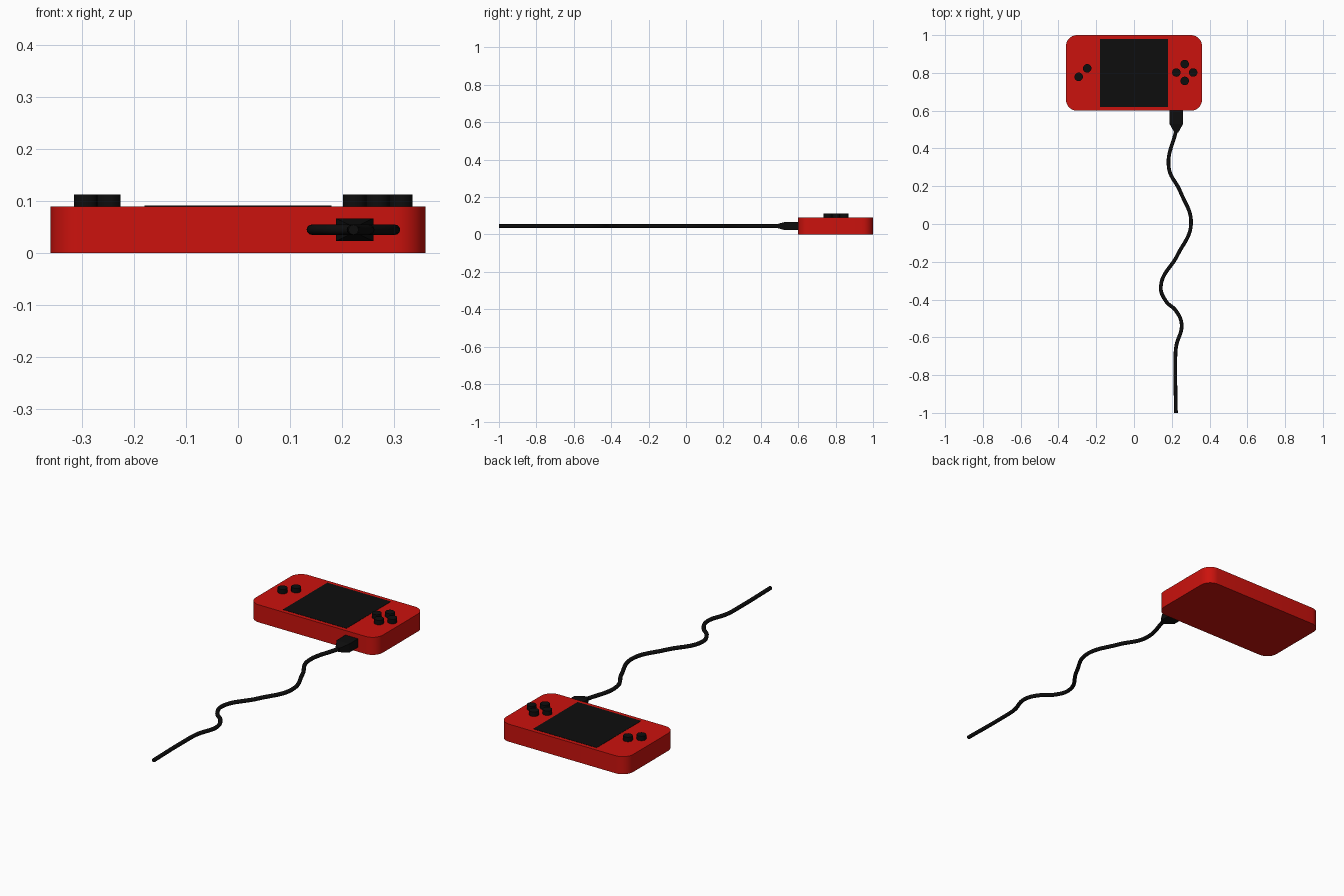
import bpy, bmesh
from math import radians, sin, cos, pi

if "Cube" in bpy.data.objects:
    bpy.data.objects.remove(bpy.data.objects["Cube"])


def material(name, color):
    m = bpy.data.materials.new(name)
    m.diffuse_color = color
    m.use_nodes = True
    m.node_tree.nodes["Principled BSDF"].inputs["Base Color"].default_value = m.diffuse_color
    return m


RED = material("red_plastic", (0.6, 0.006, 0.004, 1))
BLACK = material("black_plastic", (0.004, 0.004, 0.004, 1))


def loft(name, rings, mat, smooth=True):
    """Skin a stack of equal-length point rings and cap both ends."""
    bm = bmesh.new()
    loops = [[bm.verts.new(p) for p in ring] for ring in rings]
    n = len(loops[0])
    for a, b in zip(loops, loops[1:]):
        for i in range(n):
            j = (i + 1) % n
            bm.faces.new((a[i], a[j], b[j], b[i]))
    bm.faces.new(loops[0][::-1])
    bm.faces.new(loops[-1])
    bmesh.ops.recalc_face_normals(bm, faces=bm.faces[:])
    mesh = bpy.data.meshes.new(name)
    bm.to_mesh(mesh)
    bm.free()
    mesh.materials.append(mat)
    obj = bpy.data.objects.new(name, mesh)
    bpy.context.collection.objects.link(obj)
    if smooth:
        bpy.ops.object.select_all(action='DESELECT')
        obj.select_set(True)
        bpy.context.view_layer.objects.active = obj
        bpy.ops.object.shade_smooth_by_angle(angle=radians(30))
    return obj


def rounded_rect(hx, hy, cy, r, z, steps=8):
    pts = []
    for k, (sx, sy) in enumerate(((1, 1), (-1, 1), (-1, -1), (1, -1))):
        for s in range(steps + 1):
            a = (k + s / steps) * pi / 2
            pts.append((sx * (hx - r) + r * cos(a), cy + sy * (hy - r) + r * sin(a), z))
    return pts


def circle(x, y, r, z, n=24):
    return [(x + r * cos(2 * pi * i / n), y + r * sin(2 * pi * i / n), z) for i in range(n)]


# Console body with rounded corners
loft("console_body", [rounded_rect(0.36, 0.2, 0.8, 0.058, z) for z in (0, 0.09)], RED)

# Screen panel, barely proud of the face
loft("screen", [[(-0.18, 0.62, z), (0.18, 0.62, z), (0.18, 0.98, z), (-0.18, 0.98, z)]
                for z in (0.085, 0.0912)], BLACK, smooth=False)

# Buttons: two on the left, diamond of four on the right
buttons = [(-0.293, 0.779), (-0.248, 0.824)]
for dx, dy in ((1, 0), (0, 1), (-1, 0), (0, -1)):
    buttons.append((0.2685 + dx * 0.0445, 0.802 + dy * 0.0445))
for i, (x, y) in enumerate(buttons):
    loft(f"button_{i + 1}", [circle(x, y, 0.0225, z) for z in (0.085, 0.113)], BLACK)

# Cable plug, tapering toward the cable
PX, PZ = 0.224, 0.045
loft("cable_plug", [[(PX + sx * w, y, PZ + sz * h) for sx, sz in ((-1, -1), (1, -1), (1, 1), (-1, 1))]
                    for y, w, h in ((0.61, 0.036, 0.022), (0.53, 0.036, 0.022), (0.485, 0.011, 0.01))],
     BLACK, smooth=False)

# Wavy cable lying flat
path = [(0.224, 0.5), (0.184, 0.30), (0.245, 0.172), (0.302, 0.0), (0.23, -0.165),
        (0.142, -0.33), (0.17, -0.41), (0.22, -0.457), (0.252, -0.53), (0.223, -0.65),
        (0.219, -0.75), (0.222, -1.0)]
curve = bpy.data.curves.new("cable", 'CURVE')
curve.dimensions = '3D'
curve.bevel_depth = 0.0098
curve.bevel_resolution = 4
curve.use_fill_caps = True
curve.resolution_u = 10
spline = curve.splines.new('BEZIER')
spline.bezier_points.add(len(path) - 1)
for point, (x, y) in zip(spline.bezier_points, path):
    point.co = (x, y, PZ)
    point.handle_left_type = point.handle_right_type = 'AUTO'
curve.materials.append(BLACK)
cable = bpy.data.objects.new("cable", curve)
bpy.context.collection.objects.link(cable)
bpy.ops.object.select_all(action='DESELECT')
cable.select_set(True)
bpy.context.view_layer.objects.active = cable
bpy.ops.object.convert(target='MESH')
bpy.ops.object.shade_smooth_by_angle(angle=radians(40))
